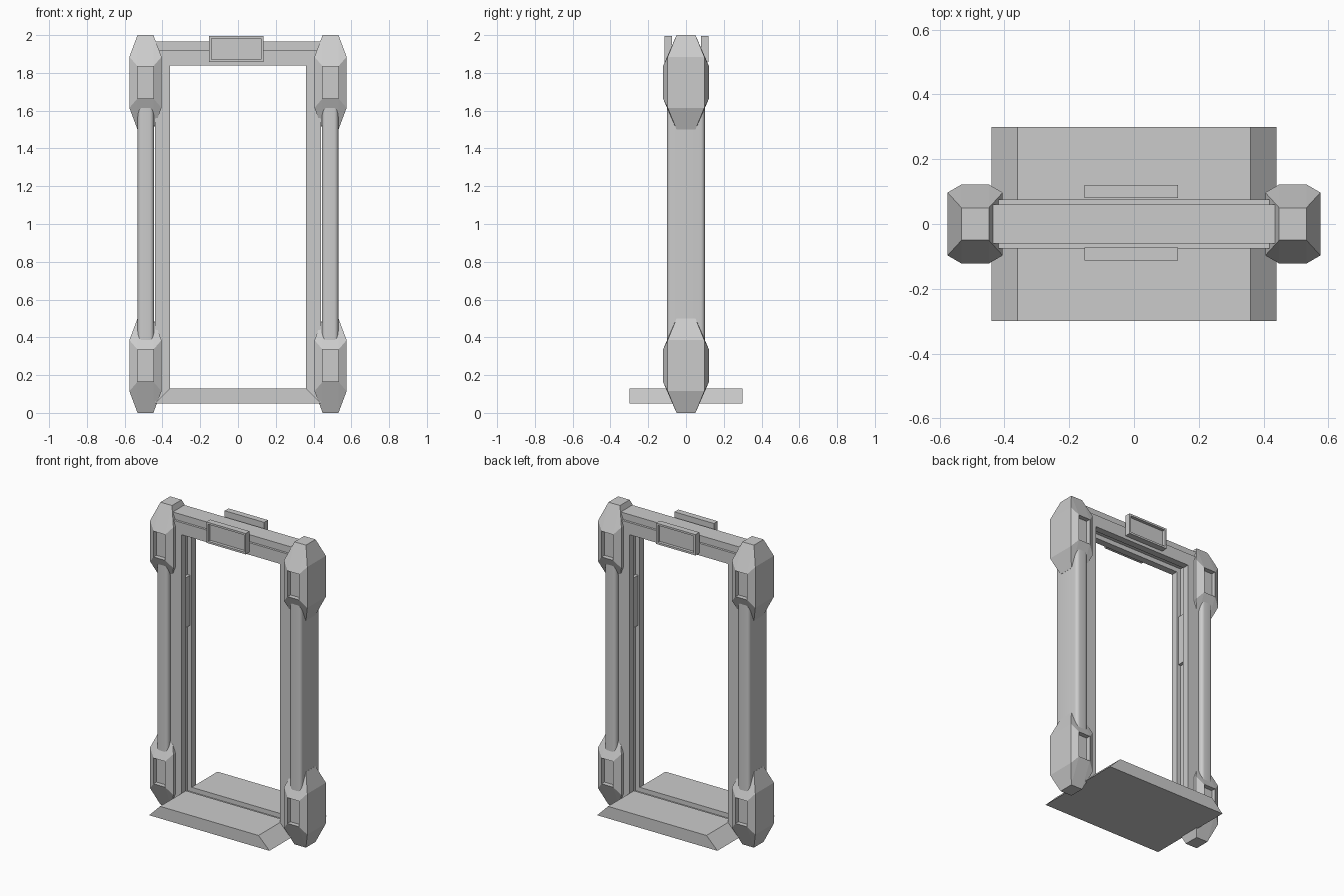
import bpy, bmesh
from mathutils import Vector

if "Cube" in bpy.data.objects:
    bpy.data.objects.remove(bpy.data.objects["Cube"])


def finish(name, bm):
    bmesh.ops.recalc_face_normals(bm, faces=bm.faces[:])
    me = bpy.data.meshes.new(name)
    bm.to_mesh(me)
    bm.free()
    ob = bpy.data.objects.new(name, me)
    bpy.context.collection.objects.link(ob)
    return ob


def add_box(bm, x, y, z):
    vs = bmesh.ops.create_cube(bm, size=1)["verts"]
    for v in vs:
        v.co = Vector([lo + (hi - lo) * (c + 0.5) for c, (lo, hi) in zip(v.co, (x, y, z))])
    return vs


def recess(bm, sy, margin, depth):
    """Sink the face that points along sy*y."""
    bm.normal_update()
    f = max(bm.faces, key=lambda f: (round(f.normal.y * sy, 3), f.calc_area()))
    if margin:
        bmesh.ops.inset_individual(bm, faces=[f], thickness=margin)
    ext = bmesh.ops.extrude_discrete_faces(bm, faces=[f])["faces"]
    for v in ext[0].verts:
        v.co.y -= sy * depth


def member(name, profile, start, end):
    """Mitred frame member; start and end map an outward offset to (x, z)."""
    bm = bmesh.new()
    rings = []
    for at in (start, end):
        ring = []
        for d, y in profile:
            x, z = at(d)
            ring.append(bm.verts.new((x, y, z)))
        rings.append(ring)
        bm.faces.new(ring)
    n = len(profile)
    for i in range(n):
        j = (i + 1) % n
        bm.faces.new((rings[0][i], rings[0][j], rings[1][j], rings[1][i]))
    return finish(name, bm)


def corner(sx, top):
    return lambda d: (sx * (0.36 + d), 1.84 + d if top else 0.13 - d)


def grooved(half):
    g, k = 0.03, 0.03
    return [(0, -half), (0, -g), (k, -g), (k, g), (0, g), (0, half), (0.08, half), (0.08, -half)]


# Grooved door frame with a wide sill
member("left_jamb", grooved(0.075), corner(-1, False), corner(-1, True))
member("right_jamb", grooved(0.075), corner(1, False), corner(1, True))
member("lintel", grooved(0.075), corner(-1, True), corner(1, True))
member("sill", grooved(0.3), corner(-1, False), corner(1, False))

# Cap strip on the lintel
bm = bmesh.new()
add_box(bm, (-0.47, 0.47), (-0.06, 0.06), (1.92, 1.965))
finish("lintel_cap", bm)

for side, sx in (("left", -1), ("right", 1)):
    # Sensor panel inside the jamb groove
    bm = bmesh.new()
    add_box(bm, sorted((sx * 0.37, sx * 0.40)), (-0.028, 0.028), (1.2, 1.53))
    finish(side + "_groove_panel", bm)

    # Rounded upright between the corner pods
    bm = bmesh.new()
    add_box(bm, (sx * 0.488 - 0.043, sx * 0.488 + 0.043), (-0.1, 0.1), (0.345, 1.655))
    edges = [e for e in bm.edges if abs(e.verts[0].co.z - e.verts[1].co.z) > 0.5]
    bmesh.ops.bevel(bm, geom=edges, offset=0.022, segments=5, profile=0.5, affect="EDGES")
    ob = finish(side + "_upright", bm)
    bpy.ops.object.select_all(action="DESELECT")
    ob.select_set(True)
    bpy.context.view_layer.objects.active = ob
    bpy.ops.object.shade_smooth_by_angle()

    # Faceted corner pods with recessed front and back windows
    for level, cz in (("lower", 0.25), ("upper", 1.75)):
        bm = bmesh.new()
        for a in (-1, 1):
            for b in (-1, 1):
                for c in (-1, 1):
                    for p in ((0.042, 0.05, 0.25), (0.085, 0.097, 0.135), (0.042, 0.122, 0.085)):
                        bm.verts.new((a * p[0] + sx * 0.49, b * p[1], c * p[2] + cz))
        bmesh.ops.convex_hull(bm, input=bm.verts[:])
        bmesh.ops.dissolve_limit(bm, angle_limit=0.03, verts=bm.verts[:], edges=bm.edges[:])
        bmesh.ops.recalc_face_normals(bm, faces=bm.faces[:])
        for sy in (-1, 1):
            recess(bm, sy, 0, 0.03)
        finish(f"{side}_{level}_pod", bm)

# Framed plates above the door, front and back
for name, sy, y in (("front_plate", -1, (-0.113, -0.073)), ("back_plate", 1, (0.08, 0.12))):
    bm = bmesh.new()
    add_box(bm, (-0.153, 0.135), y, (1.857, 1.995))
    recess(bm, sy, 0.018, 0.02)
    finish(name, bm)
